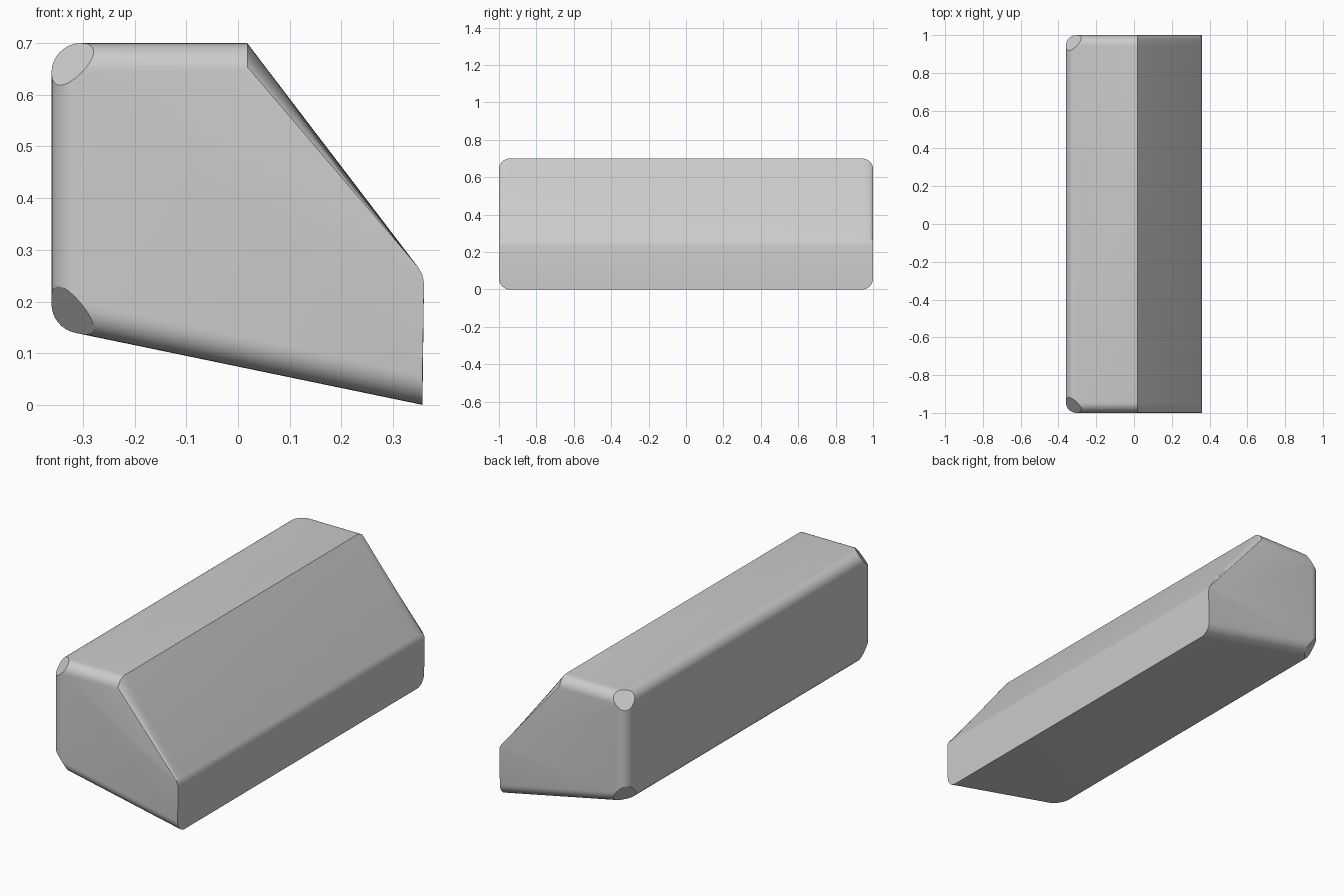
import bpy, bmesh, math
from mathutils import Vector

cube = bpy.data.objects.get("Cube")
if cube:
    bpy.data.objects.remove(cube, do_unlink=True)

R = 0.057            # rounding radius
LEFT, TOP = -0.361, 0.70
STEPS = 8
under = Vector((-0.203, 0, -0.979))      # outward direction of the sloping underside
foot = Vector((0.357, 0, 0))             # low edge on the +x side


def underside(x):
    return -(x - foot.x) * under.x / under.z


def section(d, y):
    """Cross-section whose top, back and underside are inset by d."""
    pts = [(0.018, TOP - d)]
    cx = LEFT + R
    low = underside(cx) - R / under.z
    end = math.degrees(math.atan2(under.z, under.x)) % 360
    for cz, a0, a1 in ((TOP - R, 90, 180), (low, 180, end)):
        for i in range(STEPS + 1):
            a = math.radians(a0 + (a1 - a0) * i / STEPS)
            pts.append((cx + (R - d) * math.cos(a), cz + (R - d) * math.sin(a)))
    pts += [(foot.x, -d / under.z), (0.36, 0.235), (0.357, 0.252), (0.349, 0.266)]
    return [Vector((x, y, z)) for x, z in pts]


# Loft the block along y with rounded ends
bm = bmesh.new()
angles = [math.pi / 2 * i / STEPS for i in range(STEPS + 1)]
stations = [(R * (1 - math.cos(a)), 1 - R + R * math.sin(a)) for a in angles]
stations = [(d, -y) for d, y in reversed(stations)] + stations
rings = [[bm.verts.new(p) for p in section(d, y)] for d, y in stations]
for a, b in zip(rings, rings[1:]):
    for i in range(len(a)):
        j = (i + 1) % len(a)
        bm.faces.new((a[i], a[j], b[j], b[i]))
bm.faces.new(rings[0])
bm.faces.new(rings[-1])
bmesh.ops.remove_doubles(bm, verts=bm.verts, dist=0.0005)
bmesh.ops.recalc_face_normals(bm, faces=bm.faces)

# Flat cuts across the four corners of the -x side
for side in (-1, 1):
    for z, vertical in ((TOP, Vector((0, 0, 1))), (underside(LEFT), under)):
        normal = Vector((-1, side, 0)) + vertical
        corner = Vector((LEFT, side, z))
        point = corner - normal * (0.115 / normal.length_squared)
        geom = bm.verts[:] + bm.edges[:] + bm.faces[:]
        cut = bmesh.ops.bisect_plane(bm, geom=geom, dist=1e-5, plane_co=point,
                                     plane_no=normal.normalized(), clear_outer=True)
        rim = [e for e in cut["geom_cut"] if isinstance(e, bmesh.types.BMEdge)]
        bmesh.ops.holes_fill(bm, edges=rim, sides=0)
bmesh.ops.recalc_face_normals(bm, faces=bm.faces)

mesh = bpy.data.meshes.new("rounded_block")
bm.to_mesh(mesh)
bm.free()
block = bpy.data.objects.new("rounded_block", mesh)
bpy.context.collection.objects.link(block)

# Single grey material
grey = bpy.data.materials.new("light_grey")
grey.use_nodes = True
colour = (0.6, 0.6, 0.6, 1)
grey.diffuse_color = colour
grey.node_tree.nodes["Principled BSDF"].inputs["Base Color"].default_value = colour
mesh.materials.append(grey)

bpy.context.view_layer.objects.active = block
block.select_set(True)
bpy.ops.object.shade_smooth_by_angle(angle=math.radians(20))
